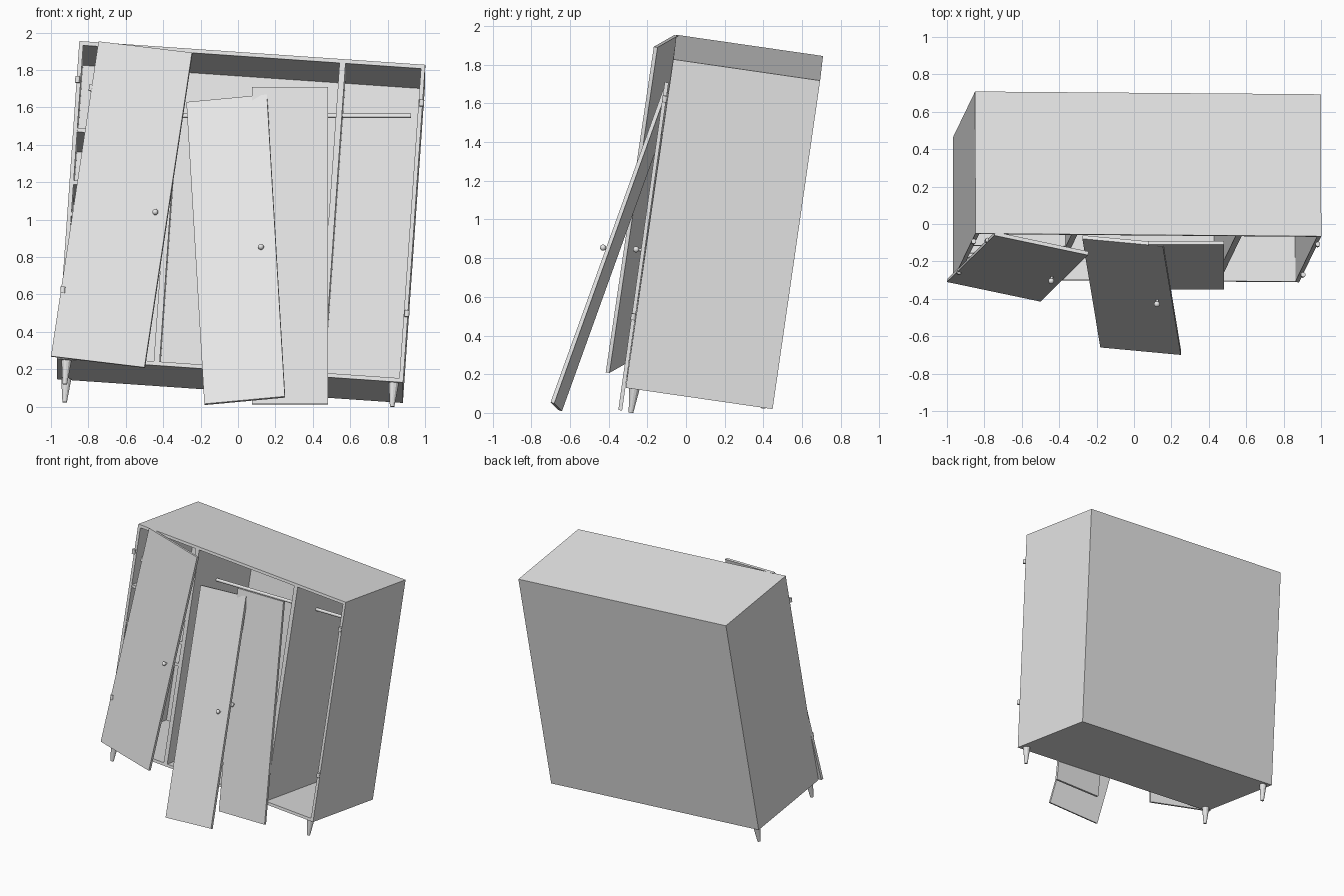
import bpy, bmesh
from mathutils import Matrix, Vector

if "Cube" in bpy.data.objects:
    bpy.data.objects.remove(bpy.data.objects["Cube"])

grey = bpy.data.materials.new("plain_grey")
grey.use_nodes = True
grey.diffuse_color = (0.8, 0.8, 0.8, 1)
grey.node_tree.nodes["Principled BSDF"].inputs["Base Color"].default_value = (0.8, 0.8, 0.8, 1)


def frame(origin, across, up):
    """Placement with x along across, z close to up, y pointing backward."""
    x = Vector(across).normalized()
    y = Vector(up).cross(x).normalized()
    z = x.cross(y)
    m = Matrix((x, y, z)).transposed().to_4x4()
    m.translation = Vector(origin)
    return m


def finish(name, bm, place, smooth=False):
    mesh = bpy.data.meshes.new(name)
    bm.to_mesh(mesh)
    bm.free()
    mesh.materials.append(grey)
    for p in mesh.polygons:
        p.use_smooth = smooth
    ob = bpy.data.objects.new(name, mesh)
    ob.matrix_world = place
    bpy.context.collection.objects.link(ob)
    return ob


def board(name, place, low, high):
    low, high = Vector(low), Vector(high)
    bm = bmesh.new()
    bmesh.ops.create_cube(bm, size=1)
    for v in bm.verts:
        v.co = (low + high) / 2 + v.co * (high - low)
    return finish(name, bm, place)


def rod(name, place, start, end, r1, r2, sides=12):
    start, end = Vector(start), Vector(end)
    axis = end - start
    bm = bmesh.new()
    bmesh.ops.create_cone(bm, cap_ends=True, segments=sides, radius1=r1, radius2=r2, depth=axis.length)
    turn = axis.to_track_quat('Z', 'Y').to_matrix().to_4x4()
    bm.transform(Matrix.Translation((start + end) / 2) @ turn)
    return finish(name, bm, place)


def knob(name, place, x, z):
    rod(name + "_stem", place, (x, 0, z), (x, -0.02, z), 0.007, 0.007)
    bm = bmesh.new()
    bmesh.ops.create_uvsphere(bm, u_segments=16, v_segments=10, radius=0.016)
    bmesh.ops.translate(bm, verts=bm.verts, vec=(x, -0.025, z))
    finish(name, bm, place, True)


def door(name, place, w, h, knob_x, knob_z):
    board(name, place, (0, 0, 0), (w, 0.02, h))
    knob(name + "_knob", place, knob_x, knob_z)


# Leaning cabinet carcass
W, D, H, T = 0.927, 0.767, 1.72, 0.022
body = frame((-0.042, -0.304, 0.193), (1.85, -0.015, -0.127), (0.065, 0.143, 0.988))
board("bottom_panel", body, (-W, 0, 0), (W, D, T))
board("top_panel", body, (-W, 0, H - T), (W, D, H))
board("back_panel", body, (-W, D - T, T), (W, D, H - T))
for side, s in (("right", -1), ("left", 1)):
    xs = sorted((s * W, s * (W - T)))
    board(side + "_side_panel", body, (xs[0], 0, T), (xs[1], D - T, H - T))
    # Hinge pins on the front edges
    for level, z in (("lower", 0.37), ("upper", 1.51)):
        rod(f"{side}_{level}_hinge", body, (s * (W - 0.005), -0.014, z - 0.017),
            (s * (W - 0.005), -0.014, z + 0.017), 0.013, 0.013)

# Upright dividers and shelves
for name, x in (("shelf_divider", -0.395), ("hanging_divider", 0.485)):
    board(name, body, (x - 0.016, 0, T), (x + 0.016, D - T, H - T))
for i, z in enumerate((0.775, 0.945, 1.23)):
    board(f"shelf_{i + 1}", body, (T - W, 0.003, z), (-0.411, D - T, z + T))

# Clothes rails
world = Matrix.Identity(4)
rod("middle_rail", world, (-0.33, 0.195, 1.555), (0.54, 0.195, 1.555), 0.012, 0.012)
rod("side_rail", world, (0.56, 0.195, 1.555), (0.925, 0.195, 1.555), 0.012, 0.012)

# Tapered legs, one of the back ones is lost
for name, x, y in (("front_left_leg", 0.877, 0.045), ("front_right_leg", -0.877, 0.045),
                   ("back_right_leg", -0.877, D - 0.045)):
    rod(name, body, (x, y, 0), (x, y, -0.128), 0.027, 0.012)

# Loose doors
shelf_door = frame((-1.0, -0.31, 0.27), (0.5, -0.105, -0.06), (0.27, 0.245, 1.68))
door("shelf_door", shelf_door, 0.514, 1.72, 0.451, 0.837)
rod("shelf_door_hinge", shelf_door, (-0.004, 0.01, 1.45), (-0.004, 0.01, 1.485), 0.012, 0.012)
door("upright_door", frame((0.075, -0.35, 0.015), (1, 0, 0), (0, 0.24, 1.695)), 0.405, 1.712, 0.05, 0.835)
door("leaning_door", frame((-0.18, -0.66, 0.015), (0.43, -0.04, 0.04), (-0.085, 0.58, 1.615)),
     0.434, 1.718, 0.356, 0.85)
